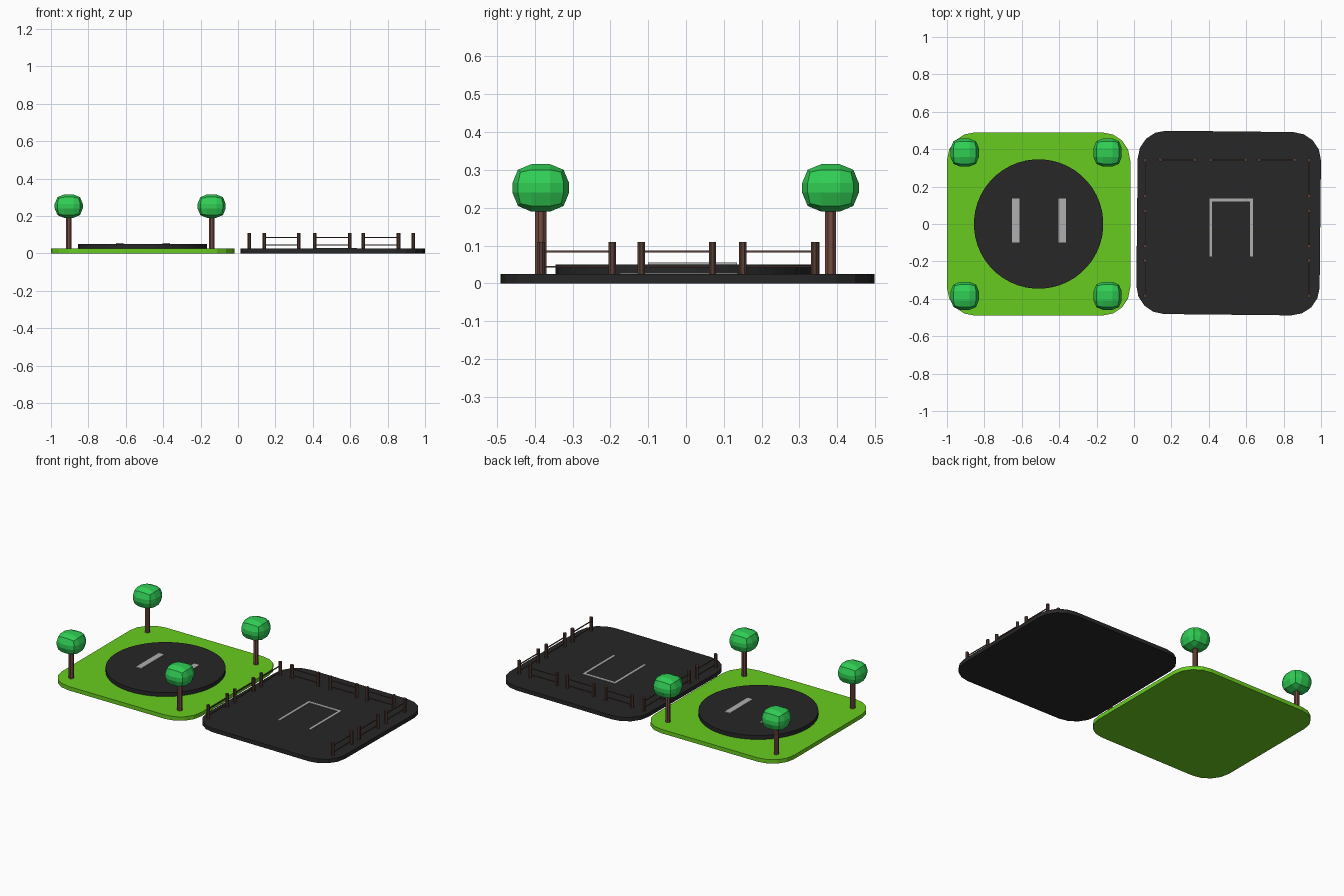
import bpy, bmesh, math
from mathutils import Matrix

if "Cube" in bpy.data.objects:
    bpy.data.objects.remove(bpy.data.objects["Cube"])


def material(name, rgb):
    m = bpy.data.materials.new(name)
    m.diffuse_color = (*rgb, 1)
    m.use_nodes = True
    m.node_tree.nodes["Principled BSDF"].inputs["Base Color"].default_value = m.diffuse_color
    return m


GRASS = material("grass", (0.14, 0.60, 0.014))
ASPHALT = material("asphalt", (0.02, 0.02, 0.02))
PAINT = material("paint", (0.43, 0.43, 0.43))
LEAF = material("leaf", (0.03, 0.62, 0.09))
BARK = material("bark", (0.17, 0.07, 0.05))
WOOD = material("wood", (0.10, 0.05, 0.038))


def finish(name, bm, mat):
    me = bpy.data.meshes.new(name)
    bm.to_mesh(me)
    bm.free()
    me.materials.append(mat)
    ob = bpy.data.objects.new(name, me)
    bpy.context.collection.objects.link(ob)
    return ob


def box(name, x0, x1, y0, y1, z0, z1, mat, bevel=0, segs=3, upright_only=False):
    bm = bmesh.new()
    bmesh.ops.create_cube(bm, size=1)
    bmesh.ops.scale(bm, vec=(x1 - x0, y1 - y0, z1 - z0), verts=bm.verts)
    if bevel:
        edges = [e for e in bm.edges if not upright_only
                 or abs(e.verts[0].co.z - e.verts[1].co.z) > 1e-4]
        bmesh.ops.bevel(bm, geom=edges, offset=bevel, segments=segs,
                        profile=0.5, affect='EDGES')
    ob = finish(name, bm, mat)
    ob.location = ((x0 + x1) / 2, (y0 + y1) / 2, (z0 + z1) / 2)
    return ob


def cylinder(name, x, y, z0, z1, r, sides, mat):
    bm = bmesh.new()
    bmesh.ops.create_cone(bm, cap_ends=True, segments=sides, radius1=r,
                          radius2=r, depth=z1 - z0,
                          matrix=Matrix.Rotation(math.pi / sides, 4, 'Z'))
    ob = finish(name, bm, mat)
    ob.location = (x, y, (z0 + z1) / 2)
    return ob


# Rounded ground slabs; the dark one sits slightly askew
box("grass_slab", -1, -0.02, -0.49, 0.49, 0, 0.025, GRASS, 0.15, 4, True)
lot = box("parking_slab", 0.016, 0.996, -0.485, 0.495, 0, 0.025, ASPHALT, 0.15, 4, True)
lot.rotation_euler.z = math.radians(-0.6)

# Raised landing disc with two painted stripes
cylinder("landing_disc", -0.51, 0, 0.025, 0.05, 0.346, 48, ASPHALT)
for x in (-0.632, -0.383):
    box("landing_stripe", x - 0.02, x + 0.02, -0.10, 0.135, 0.048, 0.055, PAINT)

# Parking bay outline
box("bay_line_left", 0.403, 0.418, -0.175, 0.12, 0.023, 0.028, PAINT)
box("bay_line_right", 0.62, 0.635, -0.175, 0.12, 0.023, 0.028, PAINT)
box("bay_line_back", 0.403, 0.635, 0.12, 0.136, 0.023, 0.028, PAINT)

# Corner trees
for x in (-0.905, -0.141):
    for y in (-0.384, 0.382):
        cylinder("tree_trunk", x, y, 0.02, 0.20, 0.016, 8, BARK)
        box("tree_crown", x - 0.075, x + 0.075, y - 0.075, y + 0.075,
            0.19, 0.315, LEAF, 0.05, 2)


# Fence panel: two posts joined by two rails
def fence(ax, ay, bx, by):
    for x, y in ((ax, ay), (bx, by)):
        cylinder("fence_post", x, y, 0.02, 0.11, 0.0105, 8, WOOD)
    t = 0.0025
    for z in (0.044, 0.084):
        box("fence_rail", ax - t, bx + t, ay - t, by + t, z - t, z + t, WOOD)


for x0, x1 in ((0.14, 0.325), (0.41, 0.597), (0.67, 0.858)):
    fence(x0, 0.343, x1, 0.343)
for x in (0.06, 0.936):
    for y0, y1 in ((-0.383, -0.195), (-0.118, 0.07), (0.15, 0.34)):
        fence(x, y0, x, y1)
